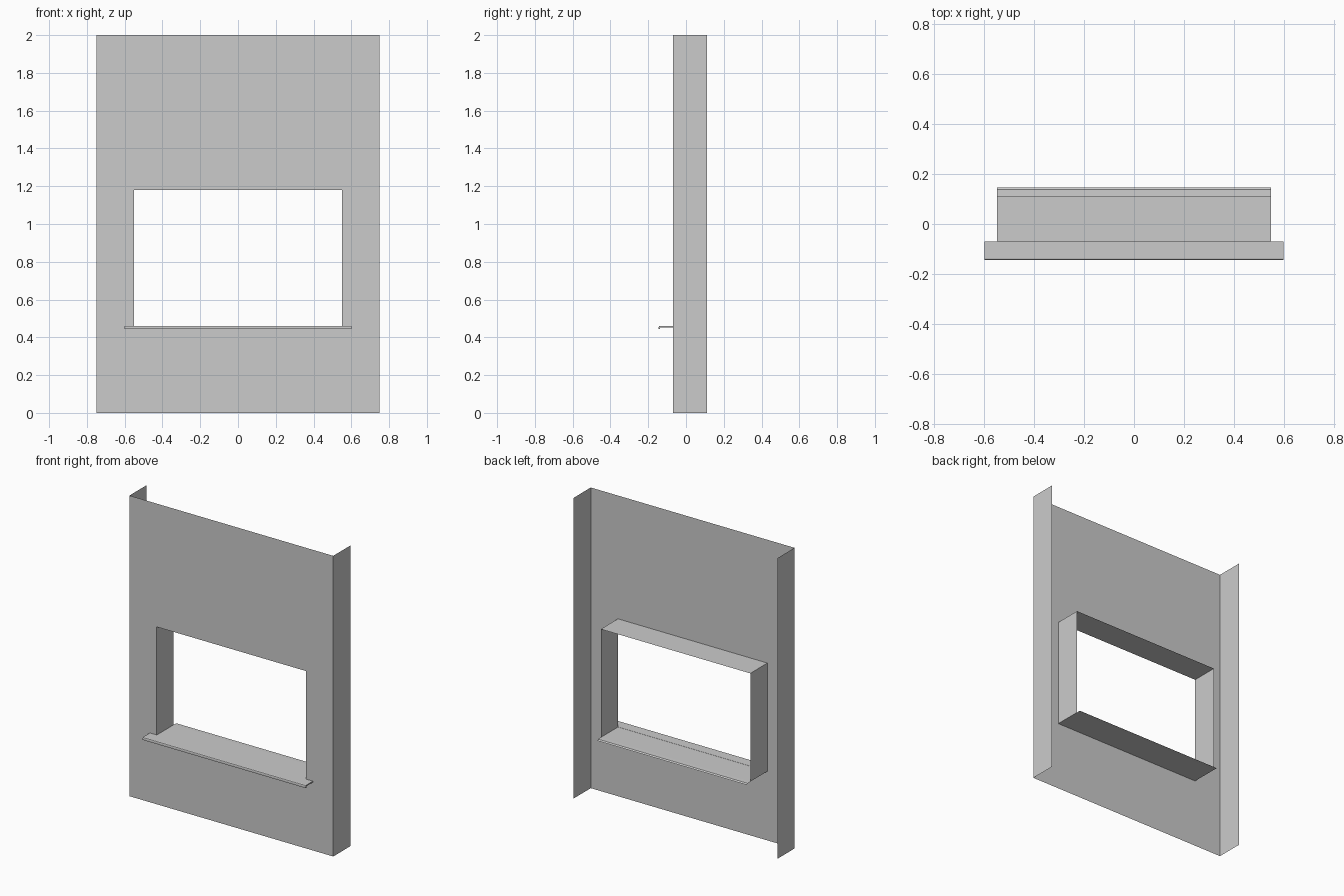
import bpy

if "Cube" in bpy.data.objects:
    bpy.data.objects.remove(bpy.data.objects["Cube"])

W, H = 0.75, 2.0               # wall half width, height
OX, Z0, Z1 = 0.55, 0.46, 1.18  # opening half width, bottom, top
YF, YB = -0.07, 0.11           # wall face and rear edge of returns


def mesh(name, verts, faces):
    me = bpy.data.meshes.new(name)
    me.from_pydata(verts, [], faces)
    me.update()
    ob = bpy.data.objects.new(name, me)
    bpy.context.collection.objects.link(ob)
    return ob


def extrude_x(name, profile, half, closed=False):
    """Sweep a (y, z) profile along x; closed profiles get end caps."""
    n = len(profile)
    verts = [(s * half, y, z) for s in (-1, 1) for y, z in profile]
    faces = [(i, n + i, n + (i + 1) % n, (i + 1) % n)
             for i in range(n if closed else n - 1)]
    if closed:
        faces += [tuple(range(n)), tuple(reversed(range(n, 2 * n)))]
    return mesh(name, verts, faces)


def rect(hx, z0, z1, y):
    return [(-hx, y, z0), (hx, y, z0), (hx, y, z1), (-hx, y, z1)]


# Front wall sheet: a ring of quads around the opening
ring = [(i, (i + 1) % 4, 4 + (i + 1) % 4, 4 + i) for i in range(4)]
mesh("wall_face", rect(W, 0, H, YF) + rect(OX, Z0, Z1, YF), ring)

# Side returns of the wall, open at the back
for side, label in ((-1, "left"), (1, "right")):
    quad = [(side * W, YF, 0), (side * W, YB, 0), (side * W, YB, H), (side * W, YF, H)]
    mesh(f"wall_return_{label}", quad, [(0, 1, 2, 3) if side > 0 else (3, 2, 1, 0)])

# Window reveal: jambs and head (the sill closes the bottom)
mesh("window_reveal", rect(OX, Z0, Z1, YF) + rect(OX, Z0, Z1, YB), ring[1:])

# Sill sheet through the opening, with a small turned-down rear edge
extrude_x("sill_inner", [(YF, Z0), (YB, Z0), (0.138, Z0 - 0.001), (0.147, Z0 - 0.008)], OX)

# Projecting front sill, wider than the opening, with a drip lip
lip = [(YF, 0.461), (-0.138, 0.461), (-0.143, 0.459), (-0.145, 0.454), (-0.145, 0.443),
       (-0.138, 0.443), (-0.138, 0.453), (YF, 0.453)]
extrude_x("sill_nosing", lip, 0.6, closed=True)
